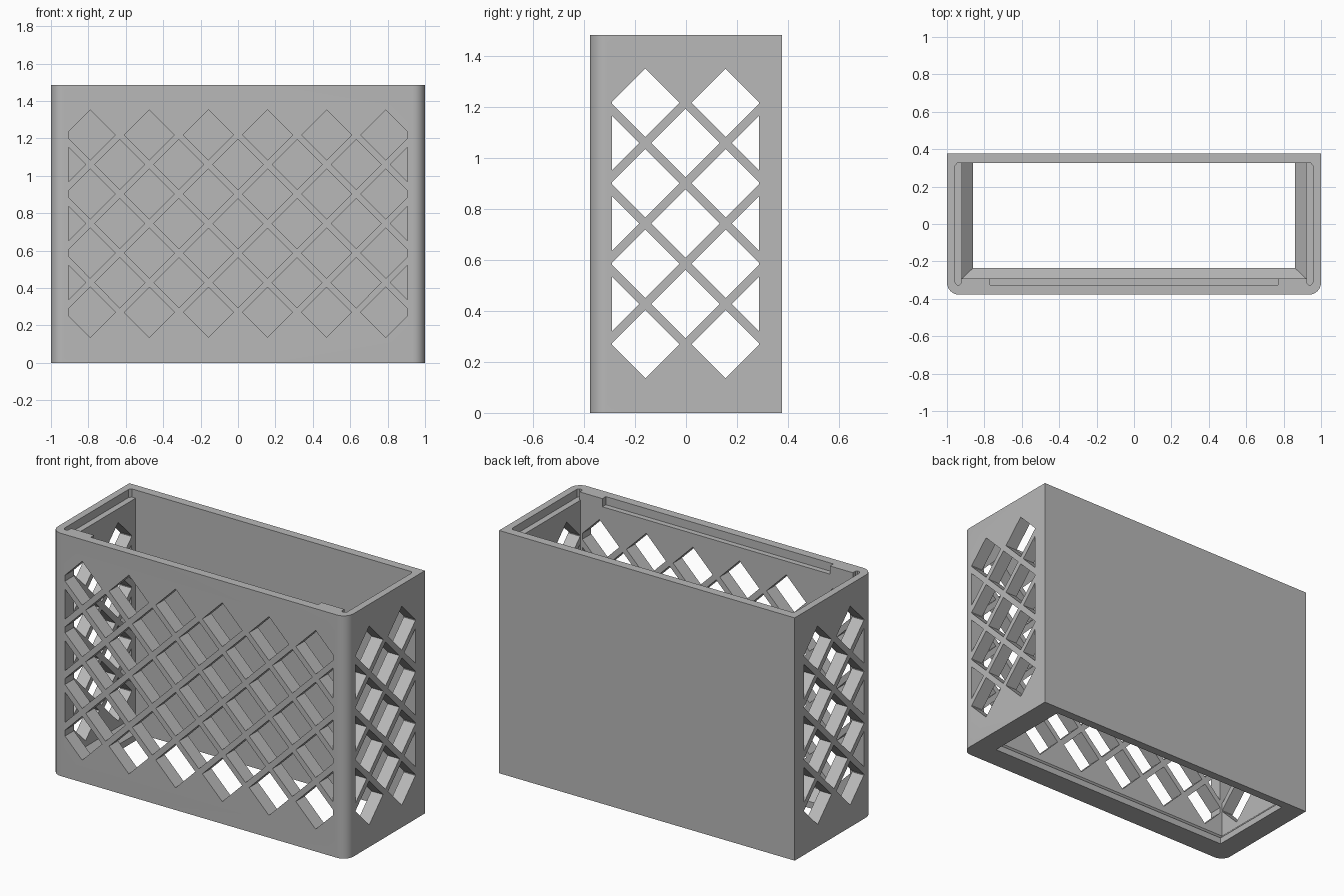
import bpy, bmesh, math

old = bpy.data.objects.get("Cube")
if old:
    bpy.data.objects.remove(old, do_unlink=True)

W, D, H = 1.0, 0.378, 1.485      # half width, half depth, height
BACK = 0.325                     # inner face of the back wall


def loft(bm, rings):
    """Closed solid through matching rings of 3D points."""
    loops = [[bm.verts.new(p) for p in ring] for ring in rings]
    n = len(loops[0])
    for a, b in zip(loops, loops[1:]):
        for i in range(n):
            j = (i + 1) % n
            bm.faces.new((a[i], a[j], b[j], b[i]))
    bm.faces.new(loops[0][::-1])
    bm.faces.new(loops[-1])


def make_object(name, solids):
    bm = bmesh.new()
    for rings in solids:
        loft(bm, rings)
    bmesh.ops.recalc_face_normals(bm, faces=bm.faces)
    mesh = bpy.data.meshes.new(name)
    bm.to_mesh(mesh)
    bm.free()
    obj = bpy.data.objects.new(name, mesh)
    bpy.context.collection.objects.link(obj)
    return obj


def prism(outline, z0, z1):
    return [[(x, y, z) for x, y in outline] for z in (z0, z1)]


def mirrored(half):
    """Complete a +x half outline, running front to back, with its mirror."""
    return half + [(-x, y) for x, y in reversed(half)]


def clipped_diamond(c, z, r, lim):
    """Diamond outline cut off at u = -lim and u = lim."""
    us = [max(c - r, -lim)]
    if -lim < c < lim:
        us.append(c)
    us.append(min(c + r, lim))
    top = [(u, z + r - abs(u - c)) for u in us]
    low = [(u, z - r + abs(u - c)) for u in reversed(us)]
    points = []
    for p in top + low:
        if not any(math.dist(p, q) < 1e-4 for q in points):
            points.append(p)
    return points


def lattice(columns, lim):
    """Staggered diamonds: full rows and the rows between them."""
    pitch, r = 0.316, 0.134
    holes = []
    for row in range(7):
        z = 0.27 + row * pitch / 2
        count = columns + row % 2
        for i in range(count):
            c = (i - (count - 1) / 2) * pitch
            holes.append(clipped_diamond(c, z, r, lim))
    return holes


# Outer shell: square at the back, rounded at the front corners
R = 0.065
corner = [(W - R + R * math.sin(a), -D + R - R * math.cos(a))
          for a in (math.radians(90 * i / 8) for i in range(9))]
holder = make_object("lattice_holder", [prism(mirrored(corner + [(W, D)]), 0, H)])

# Cavity, narrowing to a sloped lip around the open bottom
def cavity_ring(x, y, z):
    return [(-x, y, z), (x, y, z), (x, BACK, z), (-x, BACK, z)]

cavity = make_object("cavity_cutter", [[
    cavity_ring(0.86, -0.235, -0.1), cavity_ring(0.86, -0.235, 0.04),
    cavity_ring(0.92, -0.292, 0.10), cavity_ring(0.92, -0.292, H + 0.1)]])

# Shallow lid recess that leaves a small block near each front corner
recess_half = [(0.77, -0.325), (0.77, -0.292), (0.925, -0.292), (0.925, -0.315),
               (0.932, -0.325), (0.947, -0.325), (0.957, -0.312),
               (0.957, 0.31), (0.945, BACK)]
recess = make_object("recess_cutter", [prism(mirrored(recess_half), H - 0.05, H + 0.1)])

# Diamond openings in the front wall and through both side walls
front_holes = make_object("front_hole_cutter", [
    [[(u, y, z) for u, z in hole] for y in (-0.5, -0.2)]
    for hole in lattice(6, 0.906)])
side_holes = make_object("side_hole_cutter", [
    [[(x, u - 0.002, z) for u, z in hole] for x in (-1.2, 1.2)]
    for hole in lattice(2, 0.289)])

cutters = [cavity, recess, front_holes, side_holes]
for cutter in cutters:
    cutter.hide_render = True
    mod = holder.modifiers.new(cutter.name, "BOOLEAN")
    mod.operation = "DIFFERENCE"
    mod.solver = "EXACT"
    mod.object = cutter

# Bake the cuts and drop the cutters
bpy.context.view_layer.update()
graph = bpy.context.evaluated_depsgraph_get()
result = bpy.data.meshes.new_from_object(holder.evaluated_get(graph))
holder.modifiers.clear()
holder.data = result
for cutter in cutters:
    bpy.data.objects.remove(cutter, do_unlink=True)

# Single grey plastic
grey = bpy.data.materials.new("grey_plastic")
grey.use_nodes = True
colour = (0.48, 0.48, 0.48, 1)
grey.diffuse_color = colour
grey.node_tree.nodes["Principled BSDF"].inputs["Base Color"].default_value = colour
holder.data.materials.clear()
holder.data.materials.append(grey)

# Smooth only the rounded corners
bpy.ops.object.select_all(action="DESELECT")
holder.select_set(True)
bpy.context.view_layer.objects.active = holder
bpy.ops.object.shade_smooth_by_angle(angle=math.radians(30))
